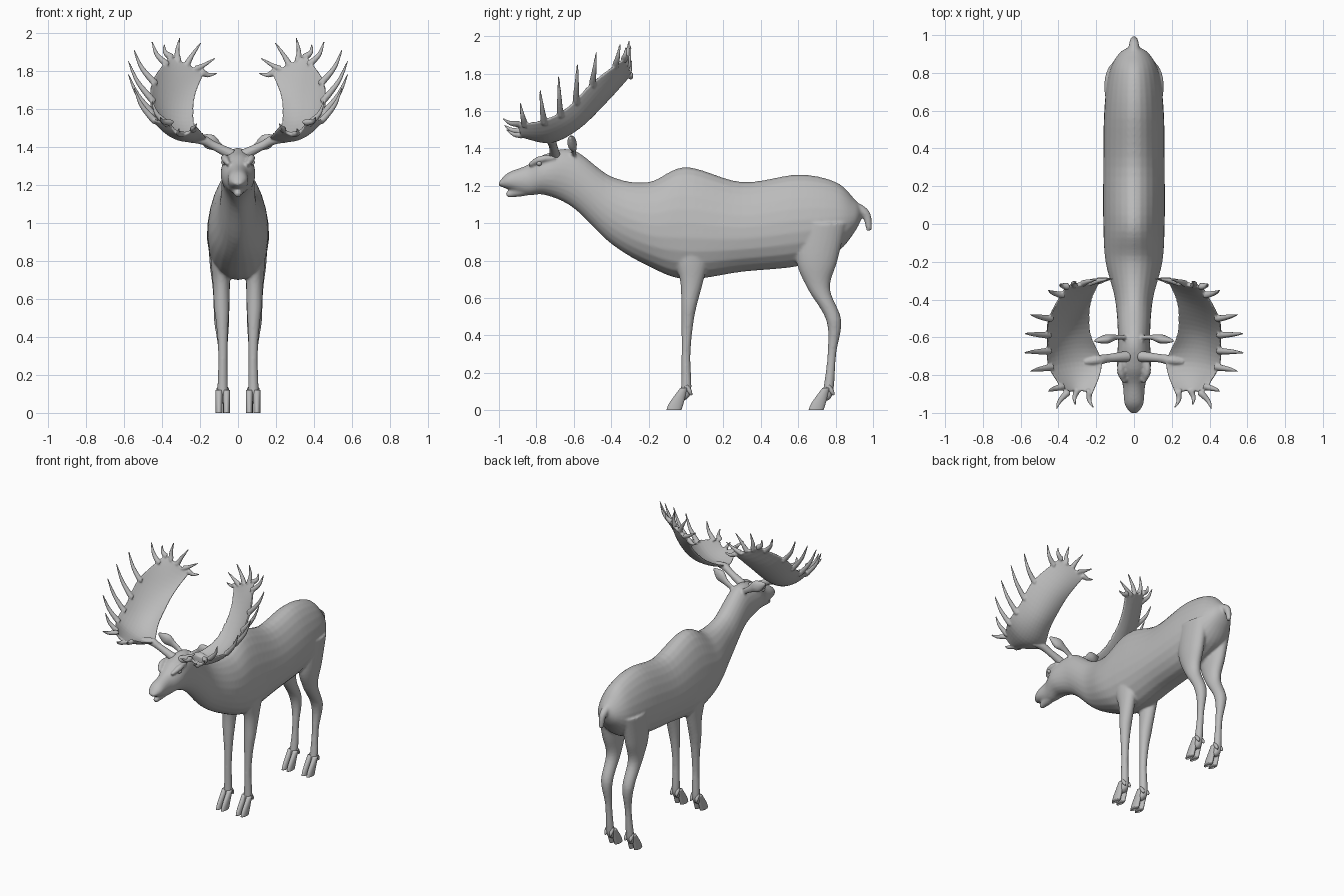
import bpy
import bmesh
import math
from mathutils import Vector

if "Cube" in bpy.data.objects:
    bpy.data.objects.remove(bpy.data.objects["Cube"])

GREY = (.5, .5, .5, 1)
X_AXIS, Y_AXIS, Z_AXIS = Vector((1, 0, 0)), Vector((0, 1, 0)), Vector((0, 0, 1))
SIDES = {"left": 1, "right": -1}

hide = bpy.data.materials.new("plain grey")
hide.use_nodes = True
hide.diffuse_color = GREY
hide.node_tree.nodes["Principled BSDF"].inputs["Base Color"].default_value = GREY


def spline(points, steps=6):
    """Smooth curve through equally long tuples."""
    result = []
    last = len(points) - 1
    for i in range(last):
        before, start, end, after = (Vector(points[min(max(i + k, 0), last)]) for k in (-1, 0, 1, 2))
        leave, arrive = (end - before) / 2, (after - start) / 2
        for s in range(steps):
            t = s / steps
            ease = t * t * (3 - 2 * t)
            result.append(start.lerp(end, ease) + leave * t * (1 - t) ** 2 - arrive * t * t * (1 - t))
    return result + [Vector(points[last])]


def loft(bm, rings):
    """Skin closed rings and cap both ends."""
    loops = [[bm.verts.new(point) for point in ring] for ring in rings]
    for low, high in zip(loops, loops[1:]):
        for i in range(len(low)):
            bm.faces.new((low[i - 1], low[i], high[i], high[i - 1]))
    bm.faces.new(loops[0])
    bm.faces.new(loops[-1])


def ellipse(centre, u, v, egg=0, sides=24):
    """Ring of points, narrower towards +v when egg is positive."""
    ring = []
    for i in range(sides):
        angle = math.tau * i / sides
        c, s = math.cos(angle), math.sin(angle)
        ring.append(centre + u * c * (1 - egg * s) + v * s)
    return ring


def tube(bm, stations, side=1, ref=X_AXIS, flat=1):
    """Tapered tube: stations are x, y, z, radius."""
    rows = spline(stations)
    spots = [Vector((side * x, y, z)) for x, y, z, radius in rows]
    rings = []
    for i, spot in enumerate(spots):
        along = (spots[min(i + 1, len(spots) - 1)] - spots[max(i - 1, 0)]).normalized()
        u = along.cross(ref).normalized() * rows[i][3]
        rings.append(ellipse(spot, u, along.cross(u) * flat, sides=12))
    loft(bm, rings)


def finish(bm, name, voxel=None):
    """Make the object; a voxel size fuses overlapping parts into one skin."""
    bmesh.ops.recalc_face_normals(bm, faces=bm.faces)
    mesh = bpy.data.meshes.new(name)
    bm.to_mesh(mesh)
    bm.free()
    mesh.materials.append(hide)
    mesh.polygons.foreach_set("use_smooth", [True] * len(mesh.polygons))
    obj = bpy.data.objects.new(name, mesh)
    bpy.context.collection.objects.link(obj)
    if voxel:
        skin = obj.modifiers.new("skin", "REMESH")
        skin.mode = "VOXEL"
        skin.voxel_size = voxel
        skin.use_smooth_shade = True
        relax = obj.modifiers.new("relax", "SMOOTH")
        relax.iterations = 4


# Trunk, neck and head: y, top, bottom, half width
TRUNK = [
    (-1, 1.22, 1.2, .02), (-.95, 1.27, 1.18, .05), (-.85, 1.31, 1.15, .06),
    (-.75, 1.37, 1.15, .09), (-.6, 1.39, 1.08, .085), (-.4, 1.25, .89, .1),
    (-.2, 1.22, .77, .15), (0, 1.3, .7, .16), (.3, 1.22, .74, .16),
    (.6, 1.26, .77, .155), (.8, 1.22, .84, .13), (.9, 1.13, .95, .08), (.94, 1.08, 1.03, .02)]
body = bmesh.new()
rings = []
for y, top, bottom, width in spline(TRUNK):
    egg = .2 * min(max(2 * y + 1, 0), 1)
    centre = Vector((0, y, (top + bottom) / 2))
    rings.append(ellipse(centre, X_AXIS * width, Z_AXIS * (top - bottom) / 2, egg))
loft(body, rings)

# Lower jaw and tail
tube(body, [(0, -.8, 1.2, .045), (0, -.9, 1.17, .03), (0, -.96, 1.15, .015)])
tube(body, [(0, .88, 1.09, .035), (0, .96, 1.05, .025), (0, .98, .96, .015)])

# Legs: y, z, half depth; the width and stance follow from the depth
LEGS = {
    "front": [(.03, 1, .12), (.03, .8, .09), (.03, .68, .06), (.01, .5, .035),
              (0, .3, .024), (0, .1, .028), (-.03, .05, .02)],
    "hind": [(.73, 1, .13), (.7, .8, .11), (.71, .65, .06), (.79, .48, .04),
             (.78, .3, .023), (.76, .1, .028), (.74, .05, .02)]}
for side in SIDES.values():
    for stations in LEGS.values():
        rings = []
        for y, z, depth in spline(stations):
            width = min(depth, .03 + depth / 4)
            centre = Vector((side * (.07 + .4 * width), y, z))
            rings.append(ellipse(centre, X_AXIS * width, Y_AXIS * depth))
        loft(body, rings)
    # Brow ridge and ear
    tube(body, [(.05, -.84, 1.31, .01), (.07, -.78, 1.34, .02), (.07, -.7, 1.35, .01)], side)
    tube(body, [(.05, -.6, 1.37, .02), (.1, -.6, 1.4, .025), (.15, -.61, 1.43, .042),
                (.21, -.62, 1.46, .01)], side, Y_AXIS, .6)
finish(body, "body", .008)

# Cloven hooves with dew claws, set under each leg
for leg, stations in LEGS.items():
    heel = stations[-2][0]
    for label, side in SIDES.items():
        hoof = bmesh.new()
        for x in (.06, .1):
            rings = []
            for y, z, depth in spline([(-.01, .12, .02), (-.05, .04, .038), (-.065, 0, .04)]):
                rings.append(ellipse(Vector((side * x, heel + y, z)), X_AXIS * .018, Y_AXIS * depth))
            loft(hoof, rings)
            tube(hoof, [(x, heel, .13, .012), (x, heel + .02, .1, .012), (x, heel + .03, .08, .004)], side)
        finish(hoof, f"{leg}_{label}_hoof")

# Eyes
for label, side in SIDES.items():
    eye = bmesh.new()
    bmesh.ops.create_uvsphere(eye, u_segments=16, v_segments=8, radius=.014)
    bmesh.ops.translate(eye, verts=eye.verts, vec=(side * .075, -.785, 1.32))
    finish(eye, f"{label}_eye")

# Antler palm edges, from the front to the rear crown
INNER = spline([(.22, -.9, 1.51), (.17, -.74, 1.45), (.23, -.58, 1.52), (.23, -.42, 1.66), (.18, -.3, 1.79)])
OUTER = spline([(.36, -.9, 1.53), (.45, -.76, 1.55), (.46, -.63, 1.62), (.45, -.5, 1.75), (.36, -.33, 1.88)])
LAST = len(INNER) - 1


def palm(row, v):
    """Point on the cupped palm; v runs from the inner to the outer edge."""
    cup = v * (1 - v) * (1 - (row / LAST) ** 4)
    return INNER[row].lerp(OUTER[row], v) + Vector((.04, .08, -.2)) * cup


def tine(bm, row, v, reach, side):
    """Curved spike rooted in the palm's edge."""
    root = palm(row, v)
    start = root.lerp(palm(row, .5), .15)
    middle = root + reach / 2 + Vector((.01, 0, -.01))
    tube(bm, [(*start, .018), (*root, .018), (*middle, .012), (*(root + reach), .004)],
         side, Vector((0, .5, -1)))


for label, side in SIDES.items():
    antler = bmesh.new()
    rings = []
    for row in range(LAST + 1):
        along = palm(min(row + 1, LAST), .5) - palm(max(row - 1, 0), .5)
        normal = (palm(row, 1) - palm(row, 0)).cross(along).normalized()
        upper, lower = [], []
        for i in range(13):
            v = i / 12
            thickness = normal * .006 * (1 + math.sin(math.pi * v))
            upper.append(palm(row, v) + thickness)
            lower.append(palm(row, v) - thickness)
        rings.append([Vector((side * p.x, p.y, p.z)) for p in upper + lower[::-1]])
    loft(antler, rings)
    # Long tines along the outer edge
    for i in range(6):
        u = (i + .5) / 6
        length = .4 + .6 * math.sin(math.pi * u)
        tine(antler, int(u * LAST), 1, Vector((.12, .1 * u - .05, .2)) * length, side)
    # Brow tines fanning forwards
    for v in (.1, .5, 1):
        tine(antler, 0, v, Vector((.08 * v - .03, -.08, .03)), side)
    # Crown tines fanning from inwards to outwards
    for i in range(5):
        v = i / 4
        fan = Vector((-math.cos(2 * v), .15, math.sin(2 * v)))
        tine(antler, LAST, v, fan * (.07 + .07 * math.sin(math.pi * v)), side)
    # Stem
    tube(antler, [(.03, -.7, 1.36, .03), (.13, -.71, 1.41, .023), (.19, -.72, 1.44, .026),
                  (.26, -.73, 1.44, .016)], side, Y_AXIS)
    finish(antler, f"{label}_antler", .005)
